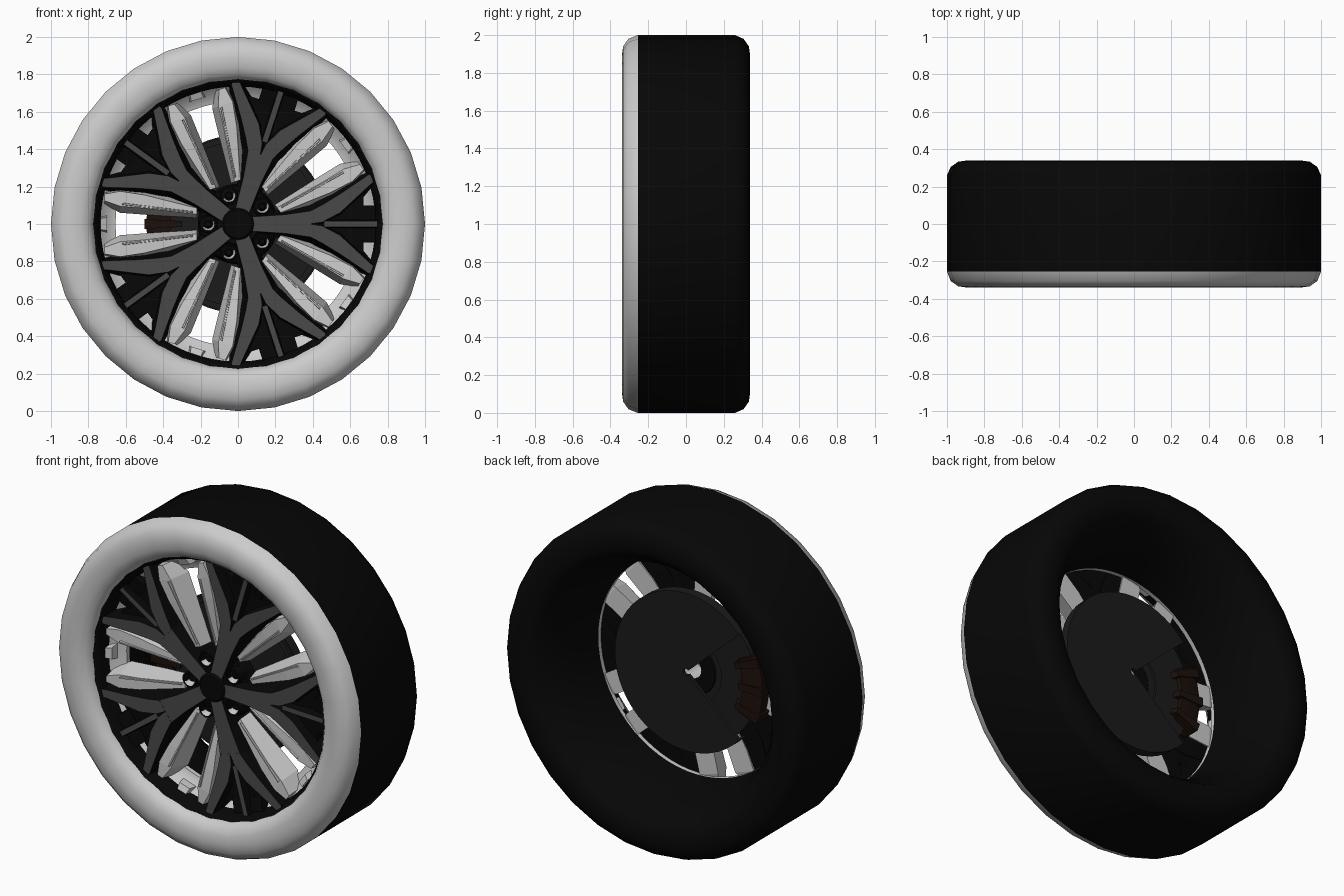
import bpy, bmesh
from math import sin, cos, radians

if "Cube" in bpy.data.objects:
    bpy.data.objects.remove(bpy.data.objects["Cube"])


def material(name, col):
    m = bpy.data.materials.new(name)
    m.diffuse_color = (*col, 1)
    m.use_nodes = True
    m.node_tree.nodes["Principled BSDF"].inputs["Base Color"].default_value = m.diffuse_color
    return m


BLACK = material("black", (0.002, 0.002, 0.002))
DARK = material("dark_grey", (0.065, 0.065, 0.065))
SHIELD = material("shield_grey", (0.011, 0.011, 0.011))
BROWN = material("caliper_brown", (0.012, 0.005, 0.003))
LIGHT = material("light_grey", (0.6, 0.6, 0.6))


def finish(name, bm, mats, smooth=None):
    bmesh.ops.recalc_face_normals(bm, faces=bm.faces)
    me = bpy.data.meshes.new(name)
    bm.to_mesh(me)
    bm.free()
    for m in mats:
        me.materials.append(m)
    ob = bpy.data.objects.new(name, me)
    bpy.context.collection.objects.link(ob)
    if smooth:
        bpy.ops.object.select_all(action='DESELECT')
        ob.select_set(True)
        bpy.context.view_layer.objects.active = ob
        bpy.ops.object.shade_smooth_by_angle(angle=radians(smooth))
    return ob


def revolve(name, profile, mat, n=32, a0=0, a1=360, closed=False, center=(0, 1), smooth=35):
    """Spin an (r, y) profile around the axle direction."""
    bm = bmesh.new()
    full = a1 - a0 == 360
    rings = []
    for i in range(n if full else n + 1):
        a = radians(a0 + (a1 - a0) * i / n)
        rings.append([bm.verts.new((center[0] + r * cos(a), y, center[1] + r * sin(a))) for r, y in profile])
    k = len(profile)
    for i in range(n):
        p, q = rings[i], rings[(i + 1) % len(rings)]
        for j in range(k if closed else k - 1):
            bm.faces.new((p[j], q[j], q[(j + 1) % k], p[(j + 1) % k]))
    if closed and not full:
        bm.faces.new(rings[0])
        bm.faces.new(rings[-1])
    bmesh.ops.remove_doubles(bm, verts=bm.verts, dist=0.0001)
    return finish(name, bm, [mat] if mat else [], smooth)


def loft(name, sections, angles, mats, sides=(1,)):
    """Join sections (u, [(v, y) x 4]) laid along a radius; repeat at angles and mirror.
    The second edge of each section is the front face and takes the second material."""
    bm = bmesh.new()
    for ang in angles:
        c, s = cos(radians(ang)), sin(radians(ang))
        for sd in sides:
            rows = [[bm.verts.new((u * c - v * sd * s, y, 1 + u * s + v * sd * c)) for v, y in pts]
                    for u, pts in sections]
            for p, q in zip(rows, rows[1:]):
                for j in range(4):
                    f = bm.faces.new((p[j], q[j], q[(j + 1) % 4], p[(j + 1) % 4]))
                    f.material_index = 1 if j == 1 and len(mats) > 1 else 0
            bm.faces.new(rows[0])
            bm.faces.new(rows[-1])
    return finish(name, bm, mats)


def sec(u, b0, f0, f1, b1, yf, yb):
    return (u, [(b0, yb), (f0, yf), (f1, yf), (b1, yb)])


SPOKES = [72 * i for i in range(5)]
POCKETS = [36 + 72 * i for i in range(5)]

# Tyre: light front sidewall, black tread and rear sidewall
revolve("tyre_front_sidewall", [(0.77, -0.26), (0.778, -0.29), (0.80, -0.318), (0.84, -0.335), (0.89, -0.34),
                                (0.94, -0.333), (0.98, -0.305), (1.0, -0.255)], None, smooth=50)
revolve("tyre_tread", [(1.0, -0.255), (1.0, 0.26), (0.98, 0.305), (0.94, 0.333), (0.89, 0.34),
                       (0.84, 0.335), (0.80, 0.318), (0.775, 0.28)], BLACK, smooth=50)

# Rim: black barrel narrowing to the throat, light cone in front of it, black lip
revolve("rim_barrel", [(0.78, 0.29), (0.755, 0.26), (0.71, 0.18), (0.675, 0.05), (0.655, -0.10)], BLACK, n=64)
revolve("rim_inner_band", [(0.655, -0.10), (0.655, -0.125), (0.69, -0.135), (0.735, -0.18)], LIGHT, n=64)
revolve("rim_lip", [(0.735, -0.18), (0.752, -0.25), (0.765, -0.272), (0.778, -0.278), (0.778, -0.2)], BLACK, n=64)

# Y-shaped spokes: stem, two arms, centre tongue
loft("spoke_stem", [sec(0.07, -0.06, -0.038, 0.038, 0.06, -0.243, -0.12),
                    sec(0.25, -0.075, -0.05, 0.05, 0.075, -0.245, -0.12),
                    sec(0.39, -0.10, -0.07, 0.07, 0.10, -0.247, -0.12)], SPOKES, [BLACK, DARK])
loft("spoke_arm", [sec(0.385, -0.01, 0.0, 0.068, 0.10, -0.248, -0.12),
                   sec(0.45, -0.01, 0.01, 0.102, 0.14, -0.25, -0.12),
                   sec(0.545, 0.03, 0.06, 0.16, 0.195, -0.253, -0.12),
                   sec(0.70, 0.17, 0.204, 0.265, 0.295, -0.258, -0.13),
                   sec(0.73, 0.20, 0.23, 0.25, 0.25, -0.26, -0.14)], SPOKES, [BLACK, DARK], (1, -1))
loft("spoke_tongue", [sec(0.46, -0.03, -0.015, 0.015, 0.03, -0.238, -0.12),
                      sec(0.745, -0.035, -0.015, 0.015, 0.035, -0.255, -0.14)], SPOKES, [BLACK, DARK])

# Black web between the arms, open near the rim
loft("spoke_web", [sec(0.42, -0.07, -0.07, 0.07, 0.07, -0.2, -0.13),
                   sec(0.55, -0.14, -0.14, 0.14, 0.14, -0.2, -0.13),
                   sec(0.67, -0.2, -0.2, 0.2, 0.2, -0.2, -0.13)], SPOKES, [BLACK])
loft("web_rim_link", [sec(0.65, 0.02, 0.02, 0.10, 0.10, -0.205, -0.14),
                      sec(0.735, 0.02, 0.02, 0.10, 0.10, -0.225, -0.16)], SPOKES, [BLACK], (1, -1))

# Light blades either side of every opening, sloping down to the gap
loft("pocket_blade", [sec(0.22, 0.032, 0.052, 0.085, 0.11, -0.19, -0.11),
                      sec(0.50, 0.05, 0.085, 0.155, 0.18, -0.225, -0.11),
                      sec(0.63, 0.06, 0.095, 0.175, 0.19, -0.235, -0.11),
                      sec(0.715, 0.10, 0.125, 0.16, 0.17, -0.235, -0.13)], POCKETS, [LIGHT], (1, -1))
loft("blade_ridge", [sec(0.24, 0.055, 0.060, 0.066, 0.072, -0.203, -0.17),
                     sec(0.62, 0.098, 0.104, 0.112, 0.118, -0.246, -0.2)], POCKETS, [LIGHT], (1, -1))
loft("rim_tab", [sec(0.70, -0.045, -0.035, 0.035, 0.045, -0.2, -0.15),
                 sec(0.735, -0.04, -0.03, 0.03, 0.04, -0.215, -0.16)], POCKETS, [LIGHT])

# Hub with a light bore at the back, centre cap and wheel nuts
revolve("hub", [(0, -0.235), (0.11, -0.235), (0.125, -0.21), (0.2, -0.185), (0.215, -0.11), (0.15, -0.06),
                (0.06, -0.06)], BLACK, n=40)
revolve("hub_bore", [(0.06, -0.06), (0.055, -0.18), (0, -0.18)], LIGHT, n=24)
revolve("centre_cap", [(0, -0.255), (0.075, -0.255), (0.085, -0.245), (0.085, -0.22)], BLACK)
for a in POCKETS:
    pos = (0.16 * cos(radians(a)), 1 + 0.16 * sin(radians(a)))
    revolve("nut_cup", [(0.038, -0.18), (0.038, -0.235), (0.046, -0.235), (0.05, -0.16)], BLACK, n=20, center=pos)
    revolve("cup_lining", [(0.036, -0.236), (0.024, -0.2)], LIGHT, n=10, a0=-150, a1=30, center=pos)
    revolve("wheel_nut", [(0, -0.215), (0.016, -0.215), (0.022, -0.205), (0.022, -0.18)], BLACK, n=6, center=pos,
            smooth=None)

# Brake rotor, rear shield with a missing wedge, and caliper
revolve("brake_rotor", [(0.09, -0.08), (0.44, -0.08), (0.44, -0.05), (0.2, -0.05), (0.2, -0.065), (0.09, -0.065)],
        SHIELD, n=48, closed=True)
revolve("brake_shield", [(0.02, -0.02), (0.475, -0.02), (0.475, 0.0), (0.02, 0.0)], SHIELD, n=40, a0=-138, a1=138,
        closed=True)
revolve("shield_edge", [(0.465, -0.06), (0.475, -0.06), (0.475, 0.0), (0.465, 0.0)], SHIELD, n=40, a0=-138, a1=138,
        closed=True)
revolve("caliper_body", [(0.36, -0.11), (0.46, -0.11), (0.49, -0.09), (0.49, -0.03), (0.46, -0.02), (0.36, -0.02)],
        BROWN, n=8, a0=155, a1=205, closed=True)
for a in (160, 180, 200):
    revolve("caliper_rib", [(0.30, -0.12), (0.5, -0.12), (0.5, -0.01), (0.34, -0.01)], BROWN, n=2,
            a0=a - 3, a1=a + 3, closed=True)
